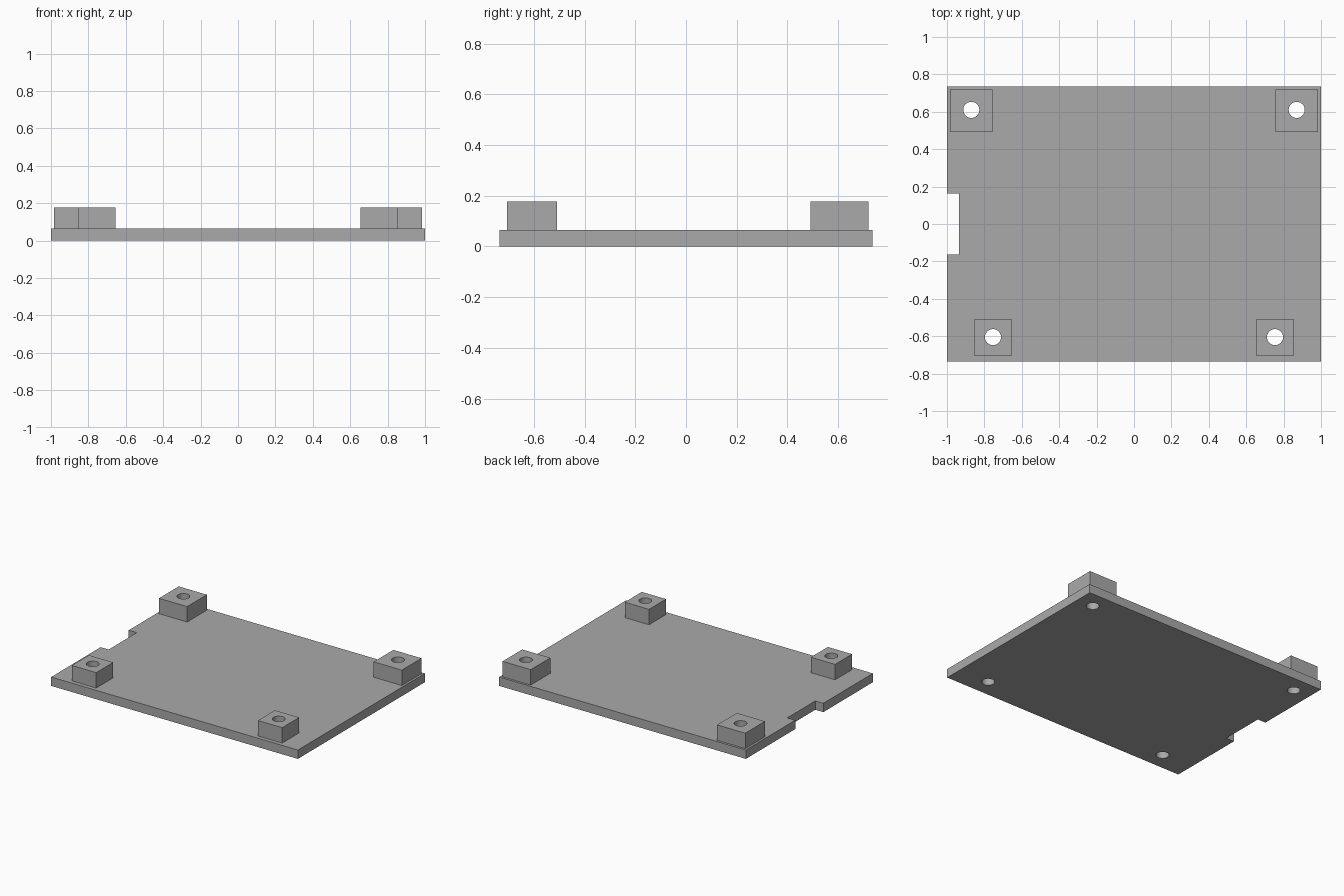
import bpy

cube = bpy.data.objects.get("Cube")
if cube:
    bpy.data.objects.remove(cube, do_unlink=True)

PLATE_TOP, POST_TOP, HOLE_R = 0.065, 0.178, 0.043

grey = bpy.data.materials.new("plain grey")
grey.use_nodes = True
colour = (0.4, 0.4, 0.4, 1)
grey.diffuse_color = colour
grey.node_tree.nodes["Principled BSDF"].inputs["Base Color"].default_value = colour


def box(name, x0, x1, y0, y1, z0, z1):
    bpy.ops.mesh.primitive_cube_add(size=1)
    ob = bpy.context.object
    ob.name = name
    centre = ((x0 + x1) / 2, (y0 + y1) / 2, (z0 + z1) / 2)
    size = (x1 - x0, y1 - y0, z1 - z0)
    for v in ob.data.vertices:
        v.co = [c + p * s for c, p, s in zip(centre, v.co, size)]
    ob.data.materials.append(grey)
    return ob


def drill(x, y):
    bpy.ops.mesh.primitive_cylinder_add(vertices=32, radius=HOLE_R, depth=1, location=(x, y, 0))
    ob = bpy.context.object
    ob.name = "hole_cutter"
    ob.data.materials.append(grey)
    return ob


def cut(target, cutter):
    cutter.hide_render = True
    mod = target.modifiers.new("cut", "BOOLEAN")
    mod.operation = "DIFFERENCE"
    mod.solver = "EXACT"
    mod.object = cutter
    bpy.context.view_layer.objects.active = target
    bpy.ops.object.modifier_apply(modifier=mod.name)


# Base plate with a notch in its right edge
plate = box("base_plate", -1, 1, -0.735, 0.735, 0, PLATE_TOP)
notch = box("notch_cutter", -1.1, -0.935, -0.162, 0.163, -0.1, 0.2)
cut(plate, notch)
bpy.data.objects.remove(notch, do_unlink=True)

# Square mounting posts: name, x centre, y centre, width, hole y
posts = [("rear", 0.87, 0.605, 0.228, 0.61), ("front", 0.754, -0.607, 0.197, -0.605)]
parts = [plate]
for end, x, y, width, hole_y in posts:
    h = width / 2
    for side, s in (("left", 1), ("right", -1)):
        post = box(f"{end}_{side}_post", s * x - h, s * x + h, y - h, y + h, PLATE_TOP, POST_TOP)
        # Screw hole through post and plate
        bit = drill(s * x, hole_y)
        cut(post, bit)
        cut(plate, bit)
        bpy.data.objects.remove(bit, do_unlink=True)
        parts.append(post)

# Smooth hole walls, crisp box edges
bpy.ops.object.select_all(action="DESELECT")
for ob in parts:
    ob.select_set(True)
bpy.context.view_layer.objects.active = plate
bpy.ops.object.shade_smooth_by_angle()
